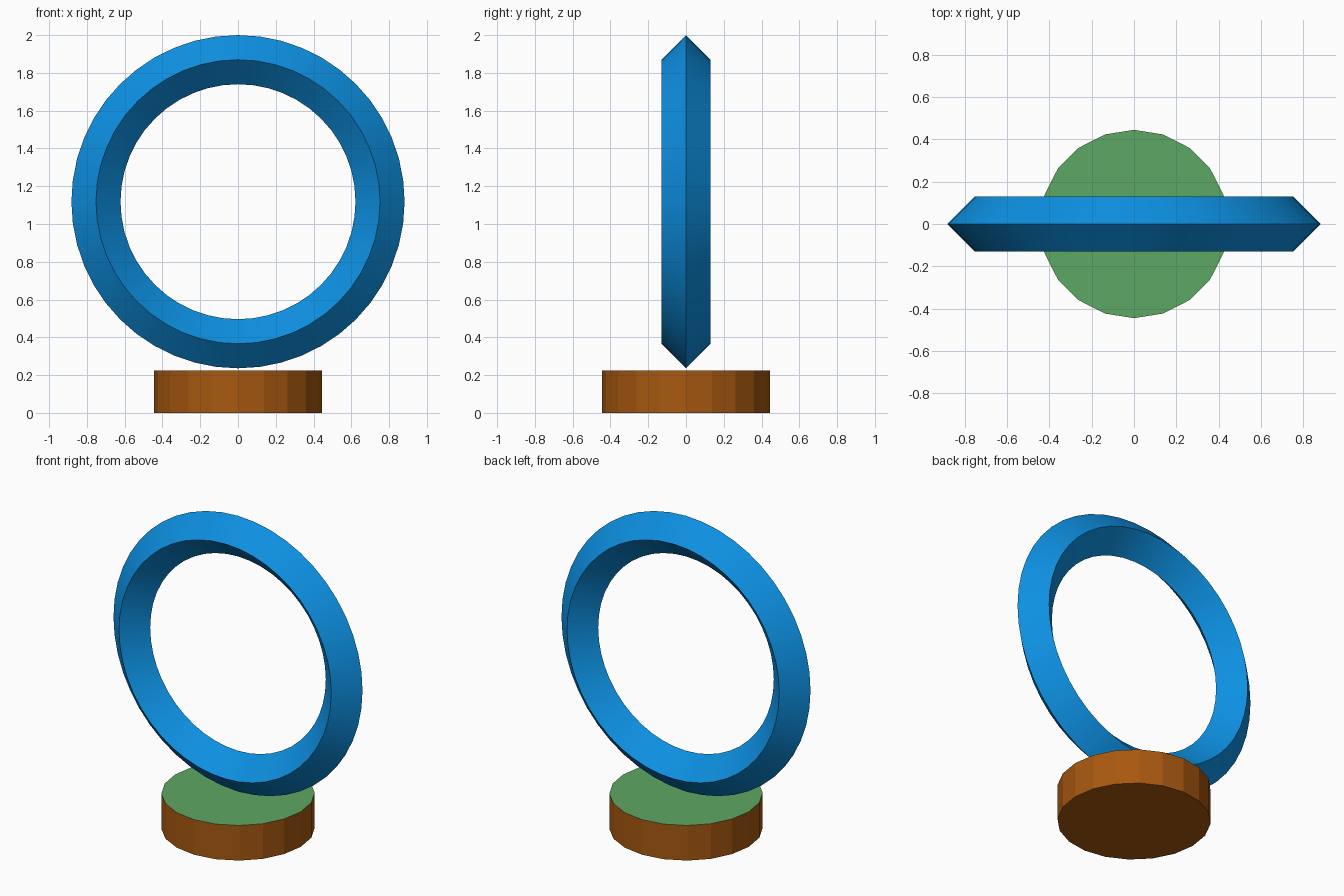
import bpy
import math

if "Cube" in bpy.data.objects:
    bpy.data.objects.remove(bpy.data.objects["Cube"])


def material(name, rgb):
    m = bpy.data.materials.new(name)
    m.diffuse_color = (*rgb, 1.0)
    m.use_nodes = True
    m.node_tree.nodes["Principled BSDF"].inputs["Base Color"].default_value = m.diffuse_color
    return m


blue = material("blue", (0.004, 0.28, 0.76))
brown = material("brown", (0.39, 0.098, 0.005))
green = material("green", (0.11, 0.39, 0.125))

# Base: 20-sided disc with a green top face
R, H = 0.445, 0.225
bpy.ops.mesh.primitive_cylinder_add(vertices=20, radius=R, depth=H, location=(0, 0, H / 2))
base = bpy.context.object
base.name = "base"
base.data.materials.append(brown)
base.data.materials.append(green)
for face in base.data.polygons:
    face.material_index = 1 if face.normal.z > 0.5 else 0

# Upright ring with a diamond cross-section
bpy.ops.mesh.primitive_torus_add(
    major_segments=48, minor_segments=4, major_radius=0.752, minor_radius=0.13,
    location=(0, 0, 1.118), rotation=(math.pi / 2, 0, 0))
ring = bpy.context.object
ring.name = "ring"
ring.data.materials.append(blue)
bpy.ops.object.shade_smooth_by_angle(angle=math.radians(30))
